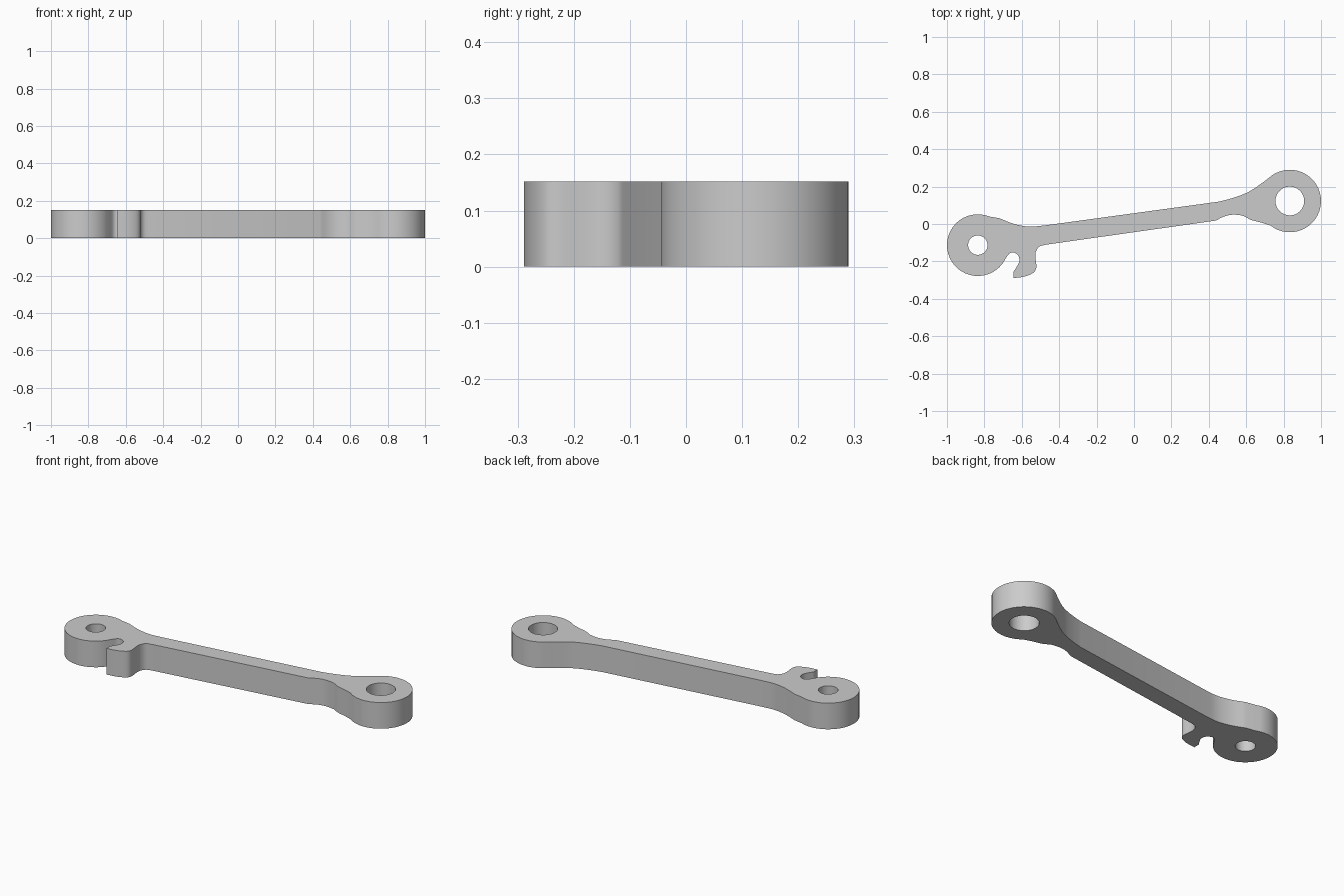
import bpy
import bmesh
from math import cos, sin, radians
from mathutils import Vector

cube = bpy.data.objects.get("Cube")
if cube:
    bpy.data.objects.remove(cube, do_unlink=True)

THICKNESS = 0.152
LEFT_EYE, LEFT_R, LEFT_BORE = (0.833, 0.123), 0.167, 0.077
RIGHT_EYE, RIGHT_R, RIGHT_BORE = (-0.835, -0.113), 0.165, 0.052


def arc(centre, radius, start, end, steps):
    """Points on a circular arc, angles in degrees."""
    angles = [radians(start + (end - start) * i / steps) for i in range(steps + 1)]
    return [Vector((centre[0] + radius * cos(a), centre[1] + radius * sin(a))) for a in angles]


def smooth(points, steps=4):
    """Rounded path through a few points."""
    p = [Vector(q) for q in points]
    p = [2 * p[0] - p[1]] + p + [2 * p[-1] - p[-2]]
    path = []
    for a, b, c, d in zip(p, p[1:], p[2:], p[3:]):
        for i in range(steps):
            t = i / steps
            path.append(0.5 * (2 * b + (c - a) * t + (2 * a - 5 * b + 4 * c - d) * t ** 2
                               + (3 * b - a - 3 * c + d) * t ** 3))
    return path + [p[-2]]


# Outline, anticlockwise: large eye, back fillets, small eye, hook, front fillets
outline = arc(LEFT_EYE, LEFT_R, -128, 124, 30)
outline += smooth([(0.70, 0.23), (0.617, 0.174), (0.537, 0.142), (0.457, 0.12)])
outline += smooth([(-0.48, -0.008), (-0.56, -0.014), (-0.64, 0), (-0.72, 0.031)])
outline += arc(RIGHT_EYE, RIGHT_R, 68, 323, 30)
# Slot beside the small eye, then the outer side of the hook
outline += smooth([(-0.682, -0.178), (-0.666, -0.158), (-0.645, -0.152), (-0.619, -0.168),
                   (-0.613, -0.2), (-0.63, -0.233), (-0.643, -0.253)], 3)
outline += smooth([(-0.643, -0.289), (-0.585, -0.281), (-0.537, -0.26), (-0.522, -0.232),
                   (-0.526, -0.19), (-0.526, -0.153), (-0.507, -0.121), (-0.468, -0.11)], 3)
outline += smooth([(0.436, 0.018), (0.484, 0.041), (0.53, 0.05), (0.585, 0.043),
                   (0.625, 0.022), (0.68, 0.008)], 3)

bores = [arc(LEFT_EYE, LEFT_BORE, 0, 360, 32)[:-1],
         arc(RIGHT_EYE, RIGHT_BORE, 0, 360, 32)[:-1]]

# Fill the profile around the bores and extrude it into a plate
bm = bmesh.new()
edges = []
for loop in [outline] + bores:
    verts = [bm.verts.new((p.x, p.y, 0)) for p in loop]
    edges += [bm.edges.new((v, verts[i - 1])) for i, v in enumerate(verts)]
bmesh.ops.triangle_fill(bm, edges=edges, use_beauty=True, normal=(0, 0, 1))
grown = bmesh.ops.extrude_face_region(bm, geom=bm.faces[:])["geom"]
bmesh.ops.translate(bm, vec=(0, 0, THICKNESS),
                    verts=[g for g in grown if isinstance(g, bmesh.types.BMVert)])
bmesh.ops.recalc_face_normals(bm, faces=bm.faces[:])

mesh = bpy.data.meshes.new("link_arm")
bm.to_mesh(mesh)
bm.free()
link_arm = bpy.data.objects.new("link_arm", mesh)
bpy.context.collection.objects.link(link_arm)

# Plain grey finish
grey = bpy.data.materials.new("grey")
grey.use_nodes = True
colour = (0.6, 0.6, 0.6, 1)
grey.diffuse_color = colour
grey.node_tree.nodes["Principled BSDF"].inputs["Base Color"].default_value = colour
mesh.materials.append(grey)

# Smooth round walls with crisp rims
bpy.ops.object.select_all(action="DESELECT")
link_arm.select_set(True)
bpy.context.view_layer.objects.active = link_arm
bpy.ops.object.shade_smooth_by_angle(angle=radians(30))
